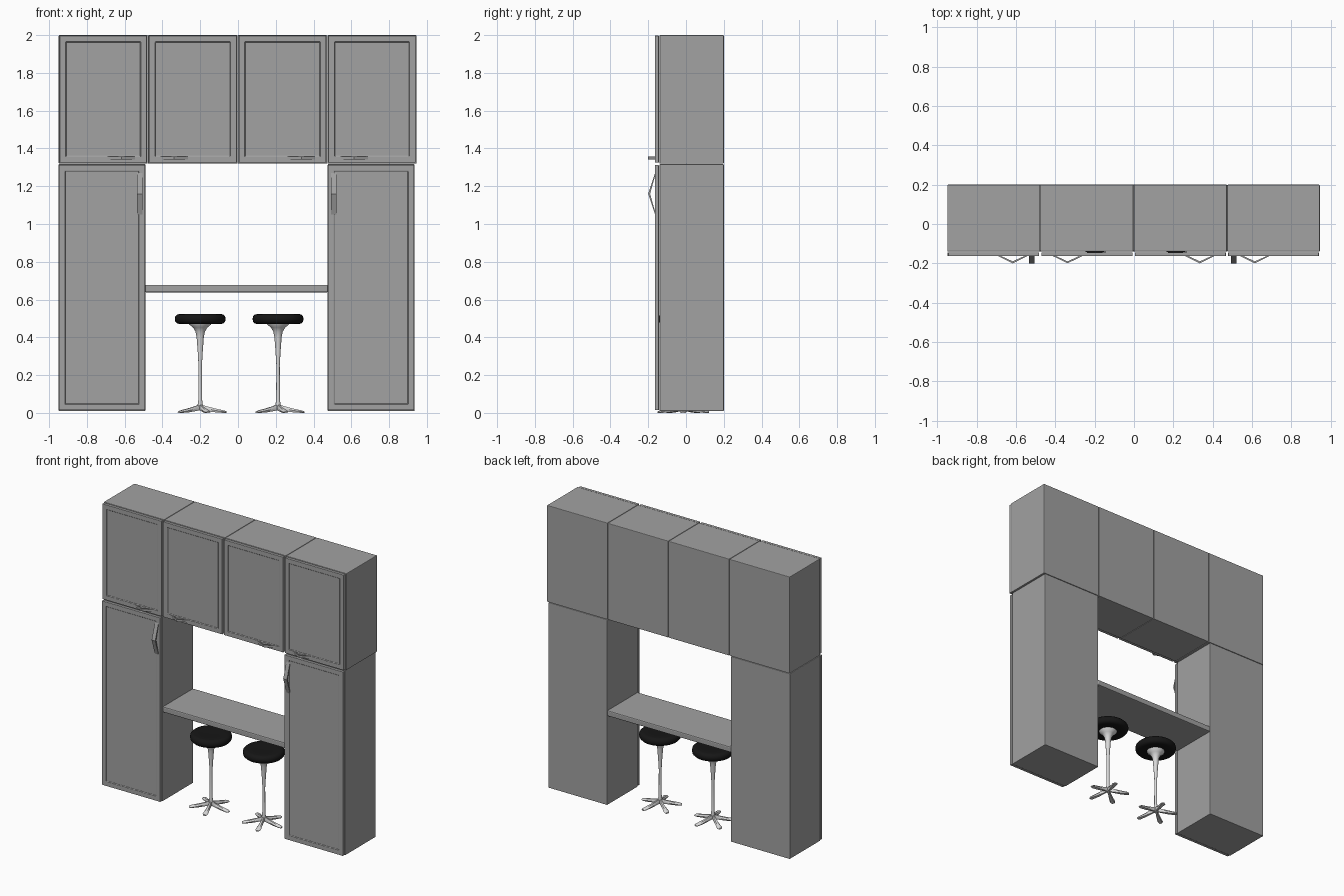
import bpy, bmesh, math

cube = bpy.data.objects.get("Cube")
if cube:
    bpy.data.objects.remove(cube, do_unlink=True)


def material(name, rgb, rough=0.6):
    m = bpy.data.materials.new(name)
    m.use_nodes = True
    m.diffuse_color = (*rgb, 1)
    node = m.node_tree.nodes["Principled BSDF"]
    node.inputs["Base Color"].default_value = (*rgb, 1)
    node.inputs["Roughness"].default_value = rough
    return m


GREY = material("cabinet grey", (0.36, 0.36, 0.36))
METAL = material("pale metal", (0.70, 0.70, 0.70))
BLACK = material("black seat", (0.008, 0.008, 0.008))


def finish(name, bm, mat, bevel=0, smooth=False):
    bmesh.ops.recalc_face_normals(bm, faces=bm.faces[:])
    mesh = bpy.data.meshes.new(name)
    bm.to_mesh(mesh)
    bm.free()
    mesh.materials.append(mat)
    ob = bpy.data.objects.new(name, mesh)
    bpy.context.collection.objects.link(ob)
    if bevel:
        mod = ob.modifiers.new("edge rounding", 'BEVEL')
        mod.width = bevel
        mod.segments = 2
        mod.limit_method = 'ANGLE'
    if smooth:
        bpy.ops.object.select_all(action='DESELECT')
        ob.select_set(True)
        bpy.context.view_layer.objects.active = ob
        bpy.ops.object.shade_smooth_by_angle(angle=math.radians(40))
    return ob


def box_mesh(x, y, z):
    """Box from three (low, high) ranges."""
    bm = bmesh.new()
    bmesh.ops.create_cube(bm, size=1)
    for v in bm.verts:
        for i, (lo, hi) in enumerate((x, y, z)):
            v.co[i] = hi if v.co[i] > 0 else lo
    return bm


def box(name, x, y, z, bevel=0.004):
    return finish(name, box_mesh(x, y, z), GREY, bevel)


def door(name, x, z):
    """Thin door whose front has a shallow framed recess."""
    bm = box_mesh(x, (FRONT, BODY - 0.004), z)
    bm.normal_update()
    front = min(bm.faces, key=lambda f: f.calc_center_median().y)
    bmesh.ops.inset_region(bm, faces=[front], thickness=0.045)
    bmesh.ops.inset_region(bm, faces=[front], thickness=0.004, depth=-0.005)
    finish(name, bm, GREY, 0.002)


def handle(name, x, z, half, width, upright):
    """Strip bent to a blunt V, its ends resting on the door."""
    outline = [(-half, FRONT), (0, -0.2), (half, FRONT),
               (half - 0.016, FRONT), (0, -0.19), (0.016 - half, FRONT)]
    bm = bmesh.new()
    rows = []
    for side in (-width / 2, width / 2):
        rows.append([bm.verts.new((x + side, y, z + a) if upright
                                  else (x + a, y, z + side)) for a, y in outline])
    n = len(outline)
    for i in range(n):
        j = (i + 1) % n
        bm.faces.new((rows[0][i], rows[0][j], rows[1][j], rows[1][i]))
    for r in rows:
        bm.faces.new((r[0], r[1], r[4], r[5]))
        bm.faces.new((r[1], r[2], r[3], r[4]))
    finish(name, bm, GREY)


def lathe(name, profile, x, y, mat, sides=32):
    """Closed solid turned about an upright axis."""
    bm = bmesh.new()
    rings = []
    for r, z in profile:
        rings.append([bm.verts.new((x + r * math.cos(math.tau * i / sides),
                                    y + r * math.sin(math.tau * i / sides), z))
                      for i in range(sides)])
    for a, b in zip(rings, rings[1:]):
        for i in range(sides):
            j = (i + 1) % sides
            bm.faces.new((a[i], a[j], b[j], b[i]))
    bm.faces.new(rings[0])
    bm.faces.new(rings[-1])
    finish(name, bm, mat, smooth=True)


def foot(name, x, y, angle):
    """Tapered foot spreading from the column to a blunt tip."""
    sections = [(0.004, 0.008, 0.014, 0.046), (0.03, 0.009, 0.010, 0.036),
                (0.08, 0.014, 0.003, 0.023), (0.125, 0.018, 0, 0.013),
                (0.14, 0.011, 0, 0.008)]
    c, s = math.cos(angle), math.sin(angle)
    bm = bmesh.new()
    rings = []
    for r, w, low, high in sections:
        mid = (low + high) / 2
        shape = [(-w * 0.7, low), (w * 0.7, low), (w, mid),
                 (w * 0.5, high), (-w * 0.5, high), (-w, mid)]
        rings.append([bm.verts.new((x + r * c - t * s, y + r * s + t * c, z))
                      for t, z in shape])
    for a, b in zip(rings, rings[1:]):
        for i in range(len(a)):
            j = (i + 1) % len(a)
            bm.faces.new((a[i], a[j], b[j], b[i]))
    bm.faces.new(rings[0])
    bm.faces.new(rings[-1])
    finish(name, bm, METAL, smooth=True)


BODY, BACK, FRONT = -0.14, 0.2, -0.164
DEPTH = (BODY, BACK)

# Tall cabinets with doors and upright handles
for side, x0, x1, hx in (("right", -0.95, -0.49, -0.52), ("left", 0.475, 0.935, 0.507)):
    box(f"{side}_tall_cabinet", (x0, x1), DEPTH, (0.01, 1.317))
    door(f"{side}_tall_door", (x0 + 0.002, x1 - 0.002), (0.014, 1.312))
    handle(f"{side}_tall_handle", hx, 1.16, 0.11, 0.028, True)

# Row of four wall cabinets with doors and level handles
edges = [-0.95, -0.477, -0.002, 0.473, 0.946]
grips = [-0.617, -0.338, 0.335, 0.615]
for i, grip in enumerate(grips):
    x0, x1 = edges[i] + 0.001, edges[i + 1] - 0.001
    box(f"wall_cabinet_{i + 1}", (x0, x1), DEPTH, (1.319, 2.0))
    door(f"wall_door_{i + 1}", (x0 + 0.005, x1 - 0.005), (1.325, 1.997))
    handle(f"wall_handle_{i + 1}", grip, 1.349, 0.073, 0.016, False)

# Counter between the tall cabinets
box("counter", (-0.492, 0.477), DEPTH, (0.638, 0.678), 0.007)

# Two bar stools
seat = [(0.05, 0.474), (0.105, 0.470), (0.122, 0.473), (0.132, 0.483), (0.135, 0.497),
        (0.132, 0.511), (0.122, 0.521), (0.105, 0.524), (0.05, 0.519), (0.01, 0.517)]
column = [(0.013, 0.012), (0.014, 0.04), (0.010, 0.07), (0.009, 0.25), (0.013, 0.32),
          (0.019, 0.40), (0.025, 0.43), (0.038, 0.452), (0.058, 0.468), (0.06, 0.476)]
for n, sx in enumerate((-0.2, 0.212), 1):
    sy = -0.015
    lathe(f"stool_{n}_seat", seat, sx, sy, BLACK)
    lathe(f"stool_{n}_column", column, sx, sy, METAL, 24)
    for k in range(5):
        foot(f"stool_{n}_foot_{k + 1}", sx, sy, math.tau * k / 5)
